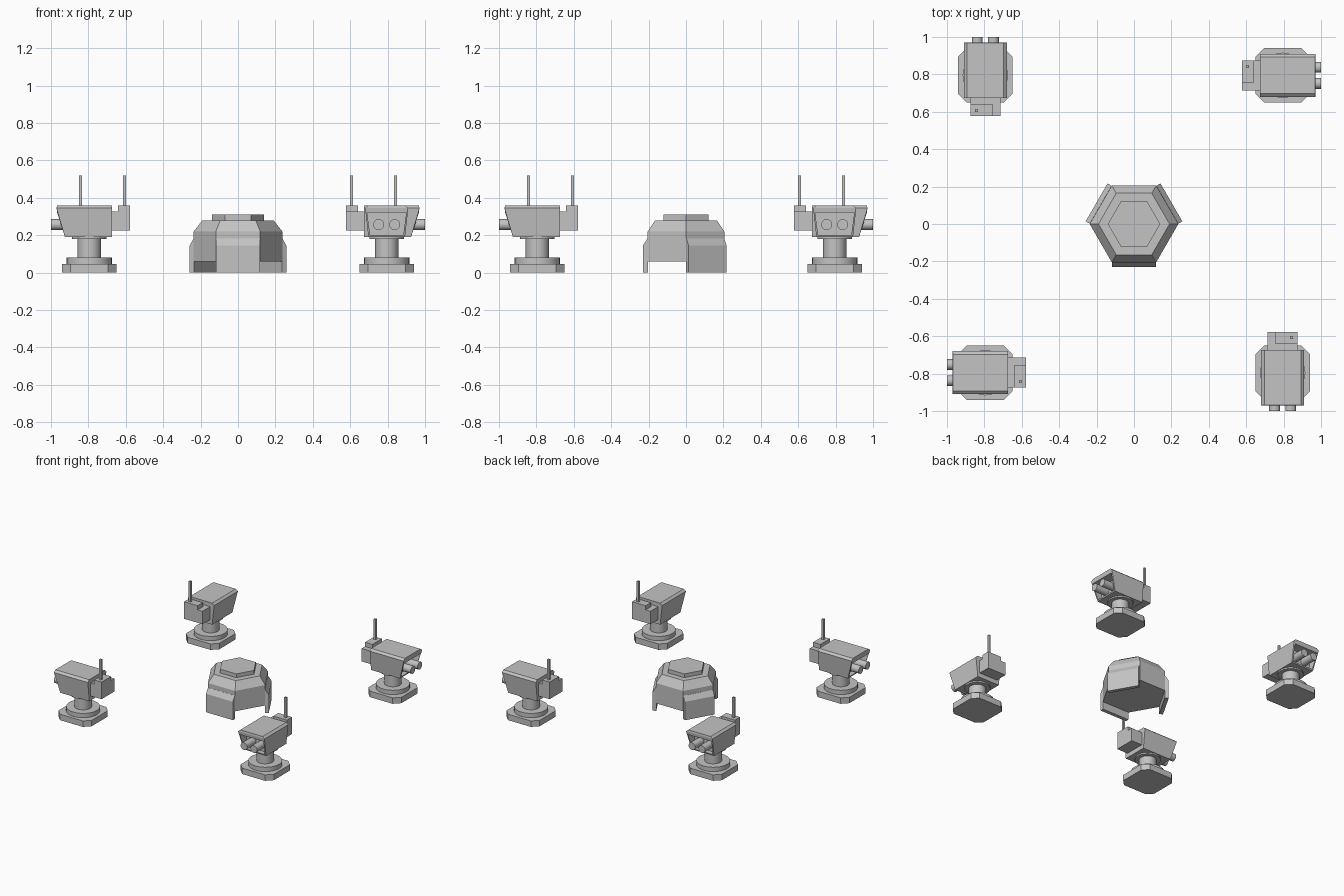
import bpy, bmesh, math
from mathutils import Matrix, Vector

if "Cube" in bpy.data.objects:
    bpy.data.objects.remove(bpy.data.objects["Cube"], do_unlink=True)

grey = bpy.data.materials.new("plain grey")
grey.use_nodes = True
grey.diffuse_color = (0.55, 0.55, 0.55, 1)
grey.node_tree.nodes["Principled BSDF"].inputs["Base Color"].default_value = grey.diffuse_color


def finish(name, bm, smooth=False):
    """Turn a bmesh into a mesh with the grey material."""
    bmesh.ops.recalc_face_normals(bm, faces=bm.faces[:])
    mesh = bpy.data.meshes.new(name)
    bm.to_mesh(mesh)
    bm.free()
    mesh.materials.append(grey)
    if smooth:
        for p in mesh.polygons:
            p.use_smooth = True
        mesh.set_sharp_from_angle(angle=math.radians(35))
    return mesh


def place(name, mesh, matrix=Matrix()):
    obj = bpy.data.objects.new(name, mesh)
    bpy.context.collection.objects.link(obj)
    obj.matrix_world = matrix


def loft(rings):
    """Skin a stack of equal-length point rings and cap both ends."""
    bm = bmesh.new()
    loops = [[bm.verts.new(p) for p in ring] for ring in rings]
    n = len(rings[0])
    for a, b in zip(loops, loops[1:]):
        for i in range(n):
            j = (i + 1) % n
            bm.faces.new((a[i], a[j], b[j], b[i]))
    bm.faces.new(loops[0])
    bm.faces.new(loops[-1])
    return bm


def ngon(sides, r, z):
    step = math.tau / sides
    return [(r * math.cos(i * step), r * math.sin(i * step), z) for i in range(sides)]


def rect(hw, y0, y1, z):
    return [(-hw, y0, z), (hw, y0, z), (hw, y1, z), (-hw, y1, z)]


def box(x0, x1, y0, y1, z0, z1):
    return loft([[(x0, y0, z), (x1, y0, z), (x1, y1, z), (x0, y1, z)] for z in (z0, z1)])


def chamfered_square(h, c, z):
    k = h - c
    return [(-k, -h, z), (k, -h, z), (h, -k, z), (h, k, z),
            (k, h, z), (-k, h, z), (-h, k, z), (-h, -k, z)]


# Central bunker: stepped hexagonal hull with a raised cap
place("bunker_hull", finish("bunker_hull", loft(
    [ngon(6, r, z) for r, z in ((0.237, 0.06), (0.237, 0.22), (0.19, 0.28))])))
place("bunker_cap", finish("bunker_cap", loft([ngon(6, 0.14, z) for z in (0.27, 0.31)])))

# Thick armour panels on every other side, reaching the ground
profile = [(0.203, 0), (0.231, 0), (0.231, 0.145), (0.206, 0.183), (0.203, 0.183)]
panel = finish("armour_panel", loft([[(x, -d, z) for d, z in profile] for x in (-0.117, 0.117)]))
for i in range(3):
    place(f"armour_panel_{i + 1}", panel, Matrix.Rotation(i * math.tau / 3, 4, "Z"))

# Turret parts, facing -y around their own centre
parts = {}
parts["base"] = finish("base", loft([chamfered_square(0.145, 0.045, z) for z in (0, 0.047)]))
for name, r, z0, z1 in (("base_disc", 0.121, 0.045, 0.081),
                        ("neck", 0.062, 0.08, 0.185),
                        ("neck_collar", 0.093, 0.179, 0.192)):
    parts[name] = finish(name, loft([ngon(32, r, z) for z in (z0, z1)]), True)

# Gun housing, tapered downward, with a recessed front opening
bm = loft([rect(0.098, -0.13, 0.122, 0.19), rect(0.115, -0.175, 0.122, 0.345),
           rect(0.098, -0.173, 0.122, 0.36)])
bmesh.ops.recalc_face_normals(bm, faces=bm.faces[:])
front = min(bm.faces, key=lambda f: f.normal.y * f.calc_area())
bmesh.ops.inset_region(bm, faces=[front], thickness=0.014)
for v in front.verts:
    if v.co.z > 0.27:
        v.co.z -= 0.014
recess = bmesh.ops.extrude_discrete_faces(bm, faces=[front])["faces"][0]
for v in recess.verts:
    v.co.y = -0.095
parts["gun_housing"] = finish("gun_housing", bm)

# Twin barrels
for side, x in (("right", -0.043), ("left", 0.043)):
    bm = loft([ngon(24, 0.029, z) for z in (0.09, 0.205)])
    bmesh.ops.transform(bm, verts=bm.verts[:], matrix=Matrix.Translation((x, 0, 0.257))
                        @ Matrix.Rotation(math.pi / 2, 4, "X"))
    parts[side + "_barrel"] = finish("barrel", bm, True)

# Rear equipment box with a raised corner and an antenna
parts["rear_box"] = finish("rear_box", box(-0.08, 0.08, 0.12, 0.217, 0.225, 0.327))
parts["rear_box_step"] = finish("rear_box_step", box(-0.038, 0.08, 0.153, 0.217, 0.32, 0.36))
parts["antenna"] = finish("antenna", box(0.039, 0.055, 0.179, 0.195, 0.35, 0.52))

# Four turrets, each a quarter turn apart around the bunker
for i, corner in enumerate(("front_left", "back_left", "back_right", "front_right")):
    matrix = Matrix.Rotation(i * math.pi / 2, 4, "Z") @ Matrix.Translation(Vector((0.795, -0.795, 0)))
    for name, mesh in parts.items():
        place(f"{corner}_turret_{name}", mesh, matrix)
